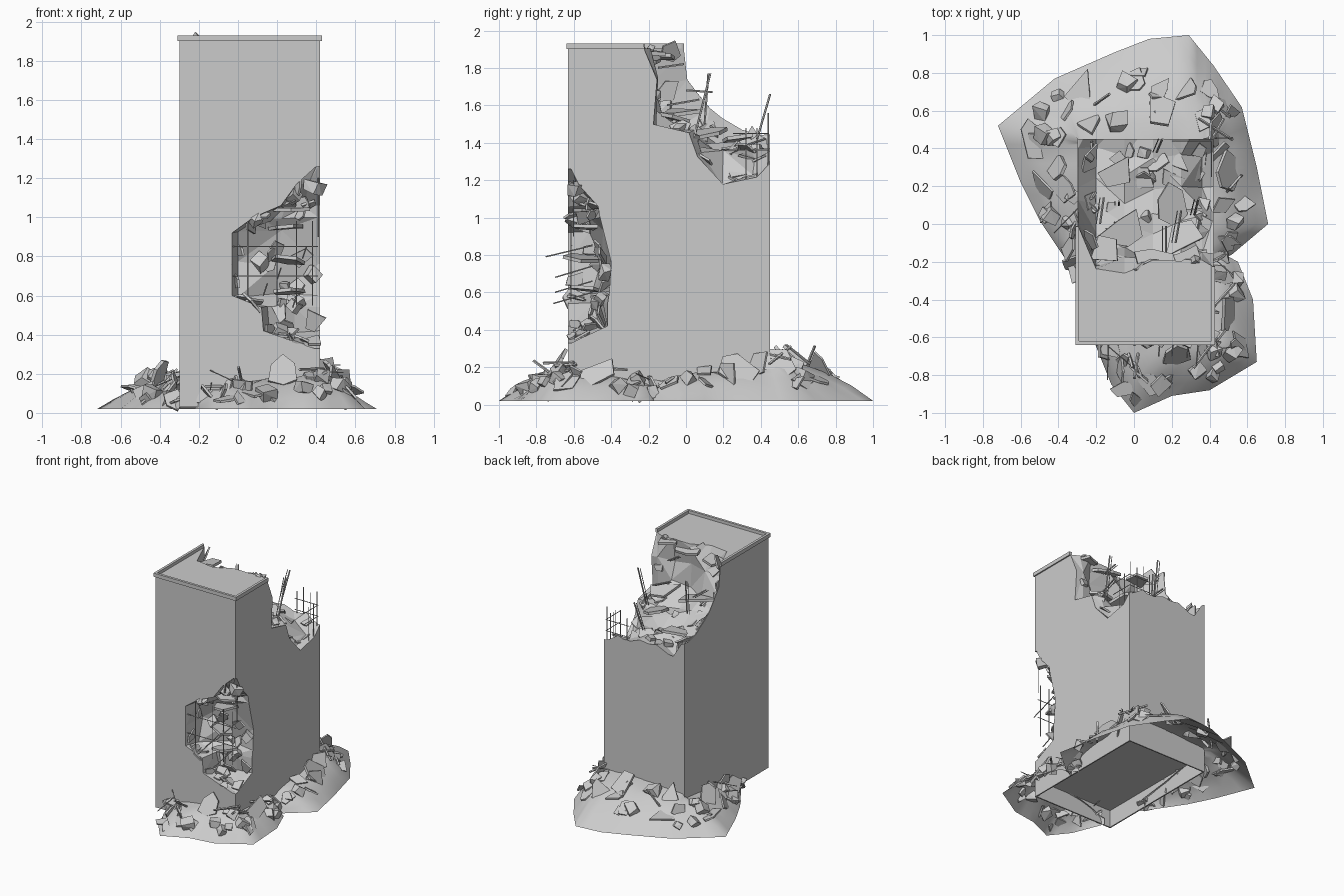
import bpy, bmesh, math, random
from mathutils import Vector, Matrix

if "Cube" in bpy.data.objects:
    bpy.data.objects.remove(bpy.data.objects["Cube"])

random.seed(7)
R = random.uniform
X0, X1, Y0, Y1 = -0.30, 0.42, -0.63, 0.45


def finish(name, bm):
    bmesh.ops.recalc_face_normals(bm, faces=bm.faces)
    me = bpy.data.meshes.new(name)
    bm.to_mesh(me)
    bm.free()
    ob = bpy.data.objects.new(name, me)
    bpy.context.collection.objects.link(ob)
    return ob


def box(name, lo, hi):
    bm = bmesh.new()
    c = [(a + b) / 2 for a, b in zip(lo, hi)]
    s = [b - a for a, b in zip(lo, hi)]
    bmesh.ops.create_cube(bm, size=1, matrix=Matrix.Translation(c) @ Matrix.Diagonal((*s, 1)))
    return finish(name, bm)


def loft(name, rows, closed=True):
    bm = bmesh.new()
    vs = [[bm.verts.new(p) for p in r] for r in rows]
    n = len(rows[0])
    for a, b in zip(vs, vs[1:]):
        for j in range(n if closed else n - 1):
            k = (j + 1) % n
            bm.faces.new((a[j], a[k], b[k], b[j]))
    if closed:
        bm.faces.new(vs[0])
        bm.faces.new(vs[-1])
        bmesh.ops.triangulate(bm, faces=bm.faces)
    return finish(name, bm)


def cut(ob, cutter):
    m = ob.modifiers.new("cut", 'BOOLEAN')
    m.object, m.operation, m.solver = cutter, 'DIFFERENCE', 'EXACT'
    bpy.context.view_layer.objects.active = ob
    bpy.ops.object.modifier_apply(modifier=m.name)


def sample(grid, i0=0.0, i1=1.0):
    """Random point and normal on a grid of points."""
    f = R(i0, i1) * (len(grid) - 1.001)
    i, u = int(f), f % 1
    j, v = random.randrange(len(grid[0]) - 1), R(0, 1)
    a, b, c, d = (Vector(grid[i + p][j + q]) for p, q in ((0, 0), (1, 0), (0, 1), (1, 1)))
    p = a.lerp(b, u).lerp(c.lerp(d, u), v)
    nrm = (b - a + d - c).cross(c - a + d - b)
    return p, nrm.normalized() if nrm.length > 1e-6 else Vector((0, 0, 1))


def frame(p, n, tilt):
    n = (n + Vector((R(-tilt, tilt), R(-tilt, tilt), R(-tilt, tilt)))).normalized()
    return Matrix.Translation(p) @ n.to_track_quat('Z', 'Y').to_matrix().to_4x4() @ Matrix.Rotation(R(0, 6.28), 4, 'Z')


def ground(v):
    v = Vector(v)
    return Vector((max(-.71, min(.71, v.x)), max(-.99, min(.99, v.y)), max(0.005, v.z)))


def plate(bm, m, size, th=0.012):
    n = random.choice((4, 4, 5, 6))
    pts = []
    for k in range(n):
        a, r = (k + R(-.3, .3)) * 2 * math.pi / n, size * R(.55, 1.15)
        pts.append((r * math.cos(a), r * .75 * math.sin(a)))
    lo, hi = ([bm.verts.new(ground(m @ Vector((x, y, z)))) for x, y in pts] for z in (-th / 2, th / 2))
    bm.faces.new(lo[::-1])
    bm.faces.new(hi)
    for k in range(n):
        bm.faces.new((lo[k], lo[(k + 1) % n], hi[(k + 1) % n], hi[k]))


def chunk(bm, m, size):
    vs = []
    for sx in (-1, 1):
        for sy in (-1, 1):
            for sz in (-1, 1):
                q = Vector((sx * R(.5, 1), sy * R(.5, .9), sz * R(.4, .8))) * size
                vs.append(bm.verts.new(ground(m @ q)))
    g = bmesh.ops.convex_hull(bm, input=vs)
    bmesh.ops.delete(bm, geom=[v for v in g["geom_interior"] if isinstance(v, bmesh.types.BMVert)], context='VERTS')


def rod(bm, a, b, r=0.003):
    a, b = Vector(a), Vector(b)
    q = (b - a).to_track_quat('Z', 'Y').to_matrix().to_4x4()
    bmesh.ops.create_cone(bm, cap_ends=True, segments=5, radius1=r, radius2=r,
                          depth=(b - a).length, matrix=Matrix.Translation((a + b) / 2) @ q)


# Broken upper back: lofted yz break profiles from left wall to right wall
left = [(-.02, 2.1), (-.02, 1.9), (0, 1.74), (.07, 1.67), (.13, 1.58), (.2, 1.53), (.3, 1.47), (.4, 1.45), (.6, 1.46)]
mid = [(-.24, 2.1), (-.22, 1.9), (-.2, 1.72), (-.16, 1.55), (-.02, 1.47), (.1, 1.4), (.22, 1.36), (.36, 1.33), (.6, 1.38)]
right = [(-.24, 2.1), (-.22, 1.9), (-.15, 1.74), (-.17, 1.5), (.02, 1.45), (.06, 1.33), (.2, 1.18), (.38, 1.22), (.6, 1.45)]
rows = [[(x, y + R(-j, j), z + R(-j, j)) for y, z in p] for x, p, j in (
    (-.4, left, 0), (-.295, left, .01), (-.2, mid, .05), (-.05, mid, .05), (.1, mid, .05),
    (.25, mid, .04), (.36, right, .03), (.415, right, .005), (.55, right, 0))]
top_cut = loft("top_cutter", [r + [(r[0][0], .7, 1.6), (r[0][0], .7, 2.15)] for r in rows])

# Broken front right corner: z, front x, side y
bite = [(1.26, .40, -.615), (1.17, .30, -.57), (1.06, .22, -.47), (1.0, .08, -.46), (.92, -.03, -.44), (.76, -.03, -.40),
        (.6, -.03, -.41), (.54, .12, -.42), (.42, .13, -.42), (.36, .3, -.55), (.33, .39, -.61)]
rings = []
for z, fx, ry in bite:
    d = .03 if .4 < z < 1.1 else 0
    rings.append([(fx, -.75, z), (fx, -.625, z), (fx + d, -.60 + .6 * (ry + .6) + R(-d, d), z + R(-d, d) * .5),
                  ((fx + .42) / 2 + R(-d, d), ry + R(-d, d), z + R(-d, d) * .5), (.41, ry, z), (.55, ry, z)])
bite_cut = loft("corner_cutter", [r + [(.55, -.75, r[0][2])] for r in rings])
base_cut = box("base_cutter", (X0 + .01, Y0 + .01, -.2), (X1 - .01, Y1 - .01, .17))

# Tower block and roof parapet
tower = box("tower_block", (X0, Y0, .03), (X1, Y1, 1.905))
for c in (top_cut, bite_cut, base_cut):
    cut(tower, c)
lip = box("roof_parapet", (X0 - .01, Y0 - .01, 1.90), (X1 + .01, Y1 + .01, 1.93))
lip_cut = box("parapet_cutter", (X0 + .01, Y0 + .01, 1.8), (X1 - .01, Y1 - .01, 2.1))
cut(lip, lip_cut)
cut(lip, top_cut)
for c in (top_cut, bite_cut, base_cut, lip_cut):
    bpy.data.objects.remove(c)

# Rubble in the broken upper back
top_grid = [r[1:] for r in rows[1:8]]
bm = bmesh.new()
def inside(p, m):
    return Vector((max(X0 + m, min(X1 - m, p.x)), min(Y1 - m, p.y), p.z))
for k in range(50):
    p, n = sample(top_grid)
    if p.y > .45:
        continue
    p = inside(p, .07)
    if k % 4:
        plate(bm, frame(p, n, .8), R(.05, .11))
    else:
        chunk(bm, frame(p, n, 1), R(.025, .045))
for x, y, z, s in ((.3, -.18, 1.88, .1), (.12, -.2, 1.85, .13), (-.15, -.12, 1.86, .12), (.25, -.05, 1.53, .15),
                   (-.05, -.05, 1.56, .16), (.2, .1, 1.45, .13), (-.1, .25, 1.42, .15)):
    plate(bm, frame(Vector((x, y, z)), Vector((0, 0, 1)), .25), s, .02)
finish("upper_rubble", bm)

# Rubble in the broken corner
bite_grid = [r[1:5] for r in rings[1:-1]]
bm = bmesh.new()
for k in range(42):
    p, n = sample(bite_grid)
    p += Vector((.02, -.03, 0))
    p.x = min(p.x, X1 - .03)
    p.y = max(p.y, Y0 + .02)
    if k % 4:
        plate(bm, frame(p, n, .7), R(.04, .085))
    else:
        chunk(bm, frame(p, n, 1), R(.025, .05))
for z in (.62, .78, .95, 1.04):
    plate(bm, frame(Vector((.25, -.54, z)), Vector((0, 0, 1)), .25), .12, .018)
finish("corner_rubble", bm)


# Rubble mounds: outer outline rising in to the wall
def mound(name, outline, h):
    pts = []
    for a, b in zip(outline, outline[1:]):
        pts += [Vector(a).lerp(Vector(b), t / 3) for t in range(3)]
    pts.append(Vector(outline[-1]))
    grid = []
    for i in range(6):
        t, row = i / 5, []
        for k, o in enumerate(pts):
            inner = Vector((max(X0 + .02, min(X1 - .02, o.x)), max(Y0 + .02, min(Y1 - .02, o.y))))
            p = o.lerp(inner, t)
            hk = h * (.3 + .7 * math.sin(math.pi * k / (len(pts) - 1)))
            row.append((p.x, p.y, .02 + hk * math.sin(t * math.pi / 2) + (R(-.012, .012) if 0 < i < 5 else 0)))
        grid.append(row)
    ob = loft(name, grid, closed=False)
    for f in ob.data.polygons:
        f.use_smooth = True
    return grid


back = mound("back_mound", [(-.3, -.28), (-.5, .02), (-.6, .22), (-.72, .52), (-.42, .77), (-.1, .91), (.08, .98),
                            (.29, 1.0), (.42, .84), (.57, .62), (.65, .3), (.71, 0), (.52, -.16), (.42, -.22)], .23)
front = mound("front_mound", [(-.22, -.6), (-.12, -.85), (0, -1.0), (.2, -.91), (.4, -.88), (.65, -.73),
                              (.63, -.4), (.55, -.2), (.42, -.13)], .17)

# Fallen slabs, blocks and bent rods on the mounds
for name, grid, count, big in (("back_debris", back, 44, .12), ("front_debris", front, 30, .10)):
    bm = bmesh.new()
    for k in range(count):
        p, n = sample(grid, .2, .85)
        p.z += .01
        if k % 3 == 0:
            chunk(bm, frame(p, n, 1), R(.035, .06))
        else:
            plate(bm, frame(p, n, .5 if k % 2 else 1.2), R(.06, big))
    for k in range(6):
        p, n = sample(grid, .4, .8)
        d = Vector((R(-1, 1), R(-1, 1), R(0, .35))).normalized() * R(.07, .14)
        p.z += .05
        rod(bm, ground(p - d), ground(p + d), .008 if k % 2 else .003)
    finish(name, bm)

# Large leaning slabs
bm = bmesh.new()
for loc, nrm, s in (((-.4, .3, .2), (-1, .3, .6), .14), ((.12, .6, .26), (.2, .8, .7), .15), ((-.25, .52, .24), (-.3, .8, .5), .13),
                    ((.5, .28, .18), (1, .2, .5), .14), ((.22, -.7, .2), (.1, -1, .6), .12), ((.5, -.5, .15), (1, -.1, .6), .13)):
    plate(bm, frame(Vector(loc), Vector(nrm).normalized(), .15), s, .018)
finish("leaning_slabs", bm)

# Exposed reinforcing rods
bm = bmesh.new()
for x in (.22, .28, .34, .40):
    rod(bm, (x, .44, 1.2), (x, .44, R(1.5, 1.58)))
for y in (.32, .38):
    rod(bm, (.41, y, 1.15), (.41, y, 1.48))
for z in (1.36, 1.45):
    rod(bm, (.2, .44, z), (.41, .44, z))
    rod(bm, (.41, .25, z), (.41, .44, z))
for x, y, z, dx, dy, dz in ((.1, .38, 1.42, .03, .07, .24), (.3, .05, 1.45, .02, .08, .32), (-.1, .1, 1.5, 0, .02, .27),
                            (-.2, 0, 1.68, .02, .14, -.01), (.2, -.1, 1.6, .03, .17, .03), (.15, -.15, 1.8, 0, .14, .02)):
    rod(bm, (x, y, z), (x + dx, y + dy, z + dz))
    rod(bm, (x + .02, y, z), (x + .02 + dx, y + dy, z + dz), .006)
for x, y, z in ((.15, -.5, .66), (.3, -.5, .6), (.22, -.5, .74), (.35, -.5, .85)):
    rod(bm, (x, y, z), (x - .02, y - R(.17, .25), z - .06), .004)
for x in (.05, .2, .3, .38):
    rod(bm, (x, -.615, .55), (x, -.615, .98))
for z in (.7, .85):
    rod(bm, (-.03, -.61, z), (.41, -.61, z))
rod(bm, (.41, -.6, .9), (.41, -.6, 1.2))
finish("reinforcing_rods", bm)
